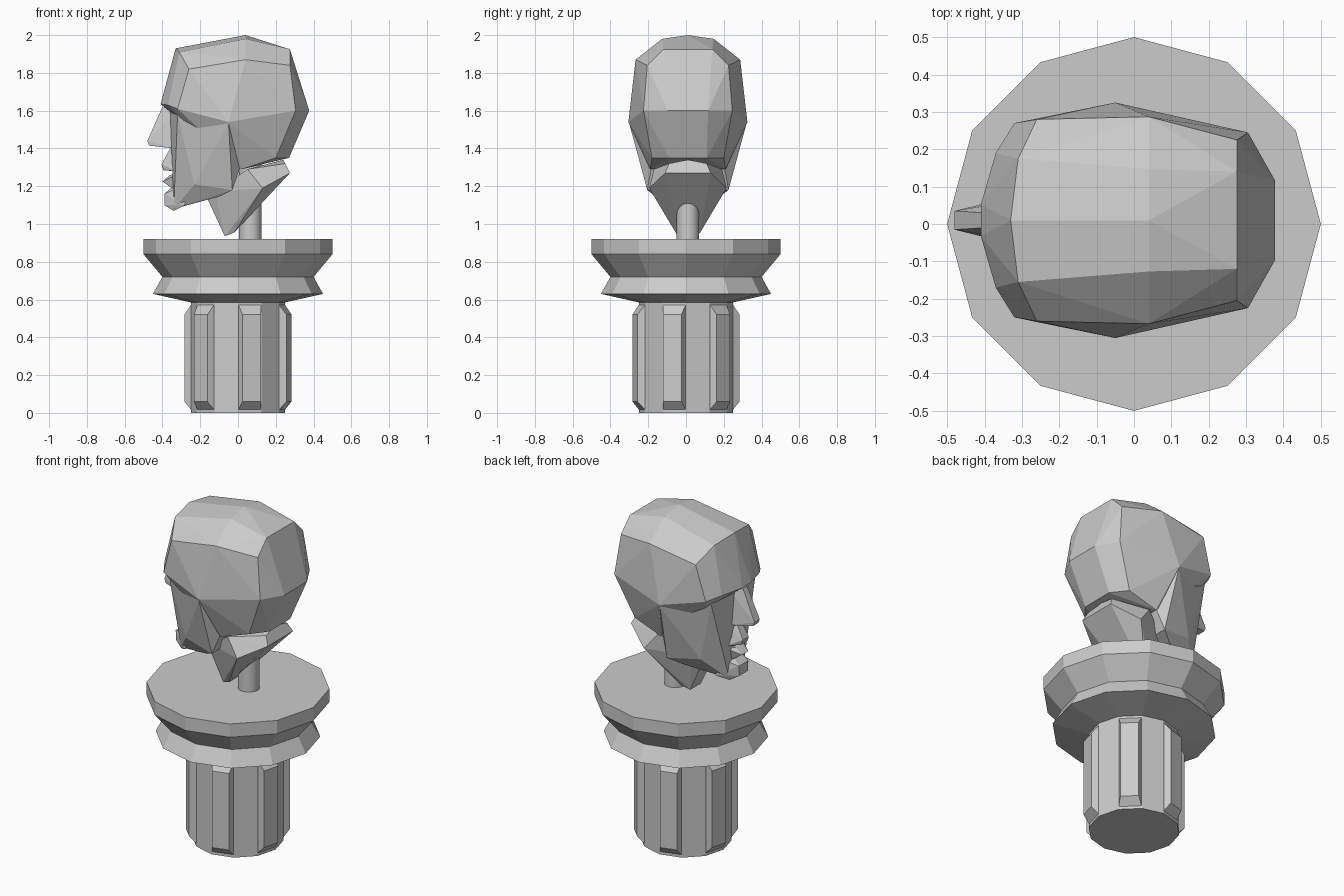
import bpy, bmesh, math
from mathutils import Matrix, Vector

CY = 0.01  # the head sits slightly off the centre line


def finish(name, bm):
    bmesh.ops.recalc_face_normals(bm, faces=bm.faces)
    mesh = bpy.data.meshes.new(name)
    bm.to_mesh(mesh)
    bm.free()
    ob = bpy.data.objects.new(name, mesh)
    bpy.context.collection.objects.link(ob)
    return ob


def hull(name, half, centre=CY):
    """Faceted solid around points mirrored left and right."""
    bm = bmesh.new()
    for x, y, z in half:
        for s in ((1, -1) if y else (1,)):
            bm.verts.new((x, s * y + centre, z))
    r = bmesh.ops.convex_hull(bm, input=bm.verts[:])
    loose = {g for g in r['geom_interior'] + r['geom_unused']
             if isinstance(g, bmesh.types.BMVert) and not g.link_faces}
    bmesh.ops.delete(bm, geom=list(loose), context='VERTS')
    bmesh.ops.dissolve_limit(bm, angle_limit=math.radians(2),
                             verts=bm.verts[:], edges=bm.edges[:])
    return finish(name, bm)


def lathe(name, profile, sides, cx=0, cy=0):
    """Turned solid from (radius, height) pairs."""
    bm = bmesh.new()
    rings = []
    for r, z in profile:
        rings.append([bm.verts.new((cx + r * math.cos(2 * math.pi * i / sides),
                                    cy + r * math.sin(2 * math.pi * i / sides), z))
                      for i in range(sides)])
    for a, b in zip(rings, rings[1:]):
        for i in range(sides):
            j = (i + 1) % sides
            bm.faces.new((a[i], a[j], b[j], b[i]))
    bm.faces.new(rings[0][::-1])
    bm.faces.new(rings[-1])
    return finish(name, bm)


# Column core with raised panels on every other side
lathe("column", [(0.25, 0), (0.25, 0.60)], 12)
bm = bmesh.new()
for k in range(6):
    turn = Matrix.Rotation(math.radians(45 + 60 * k), 4, 'Z')
    layers = []
    for d, w, z0, z1 in ((0.235, 0.064, 0.01, 0.58), (0.28, 0.05, 0.06, 0.52)):
        layers.append([bm.verts.new(turn @ Vector((d, y, z))) for y, z in
                       ((-w, z0), (w, z0), (w, z1), (-w, z1))])
    a, b = layers
    bm.faces.new(a[::-1])
    bm.faces.new(b)
    for i in range(4):
        j = (i + 1) % 4
        bm.faces.new((a[i], a[j], b[j], b[i]))
finish("column_panels", bm)

# Stepped twelve-sided capital
lathe("capital", [(0.25, 0.585), (0.45, 0.63), (0.40, 0.72),
                  (0.50, 0.84), (0.50, 0.92)], 12)

# Support rod
rod = lathe("support_rod", [(0.06, 0.90), (0.06, 1.32)], 16, 0.065, CY)
for p in rod.data.polygons:
    p.use_smooth = len(p.vertices) == 4

# Skull
hull("cranium", [
    (0.04, 0, 2.0), (0.04, 0.137, 1.98), (0.275, 0.13, 1.925),
    (-0.33, 0, 1.93), (-0.31, 0.165, 1.91), (-0.26, 0.27, 1.82),
    (0.04, 0.277, 1.87), (0.275, 0.215, 1.84),
    (0.377, 0.107, 1.60), (0.305, 0.235, 1.60), (-0.05, 0.315, 1.54),
    (-0.41, 0.042, 1.635), (-0.37, 0.18, 1.63), (-0.32, 0.26, 1.61),
    (-0.30, 0.22, 1.56), (0.27, 0.10, 1.35), (0.20, 0.19, 1.35),
    (0.02, 0.20, 1.29)])

# Face from cheekbones down to the jaw
hull("face", [
    (-0.36, 0.05, 1.62), (-0.32, 0.21, 1.58), (-0.05, 0.31, 1.53),
    (-0.345, 0.07, 1.42), (-0.29, 0.185, 1.45), (-0.335, 0.06, 1.25),
    (-0.23, 0.18, 1.21), (-0.03, 0.215, 1.18), (-0.10, 0.17, 1.145),
    (-0.34, 0.065, 1.08), (0.02, 0.19, 1.32)])

# Nose, lips and chin
hull("nose", [
    (-0.40, 0.02, 1.62), (-0.48, 0.025, 1.44), (-0.47, 0.025, 1.415),
    (-0.41, 0.042, 1.42), (-0.34, 0.06, 1.40), (-0.33, 0.05, 1.60)])
hull("upper_lip", [
    (-0.36, 0.02, 1.40), (-0.405, 0.028, 1.315), (-0.395, 0.03, 1.285),
    (-0.33, 0.085, 1.28), (-0.31, 0.06, 1.40), (-0.30, 0.04, 1.275)])
hull("lower_lip", [
    (-0.36, 0.03, 1.26), (-0.40, 0.03, 1.225), (-0.35, 0.04, 1.19),
    (-0.32, 0.08, 1.265), (-0.30, 0.06, 1.18)])
hull("chin", [
    (-0.355, 0.03, 1.19), (-0.39, 0.045, 1.16), (-0.39, 0.04, 1.10),
    (-0.34, 0.06, 1.07), (-0.28, 0.11, 1.10), (-0.29, 0.09, 1.20)])

# Neck cut off on a slant
hull("neck", [
    (-0.07, 0.05, 0.935), (-0.02, 0.065, 0.955), (0.13, 0.205, 1.19),
    (0.275, 0.12, 1.27), (0.25, 0.10, 1.32), (0.24, 0, 1.34),
    (0.05, 0.18, 1.29), (-0.16, 0.06, 1.13), (-0.12, 0.10, 1.17)])
